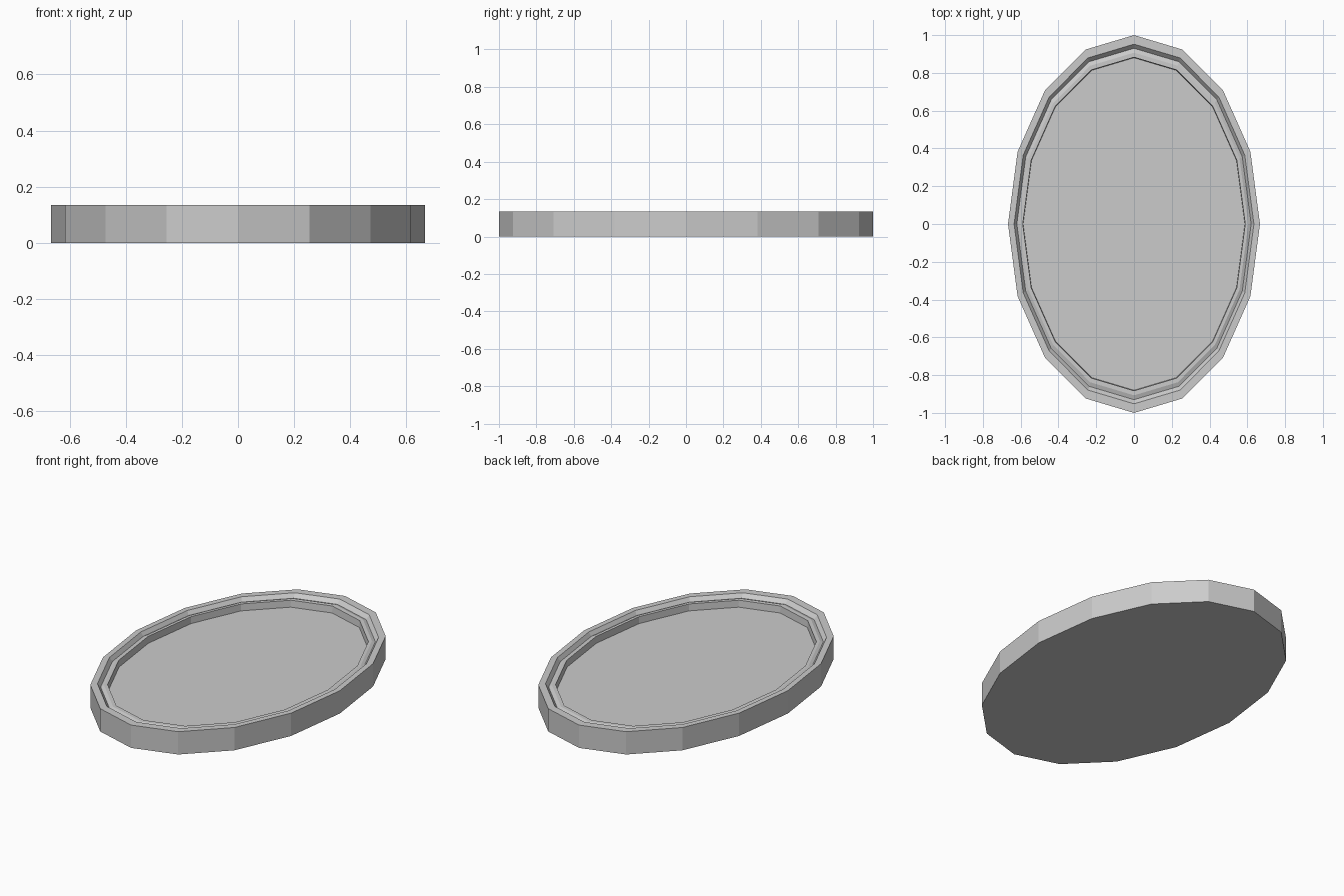
import bpy, bmesh
from math import sin, cos, pi

if "Cube" in bpy.data.objects:
    bpy.data.objects.remove(bpy.data.objects["Cube"])

SIDES = 16
RX, RY = 0.667, 1.0

# Cross-section (scale, z): base, outer wall, rim, groove, ledge, inner wall down to floor
PROFILE = [(1.0, 0.0), (1.0, 0.135), (0.952, 0.135), (0.93, 0.112),
           (0.907, 0.12), (0.883, 0.12), (0.88, 0.08)]


def lathe_oval(name, profile):
    bm = bmesh.new()
    rings = []
    for s, z in profile:
        rings.append([bm.verts.new((RX * s * cos(2 * pi * i / SIDES),
                                    RY * s * sin(2 * pi * i / SIDES), z))
                      for i in range(SIDES)])
    for a, b in zip(rings, rings[1:]):
        for i in range(SIDES):
            j = (i + 1) % SIDES
            bm.faces.new((a[i], a[j], b[j], b[i]))
    # Close the underside and the sunken floor
    bm.faces.new(rings[0][::-1])
    bm.faces.new(rings[-1])
    bmesh.ops.recalc_face_normals(bm, faces=bm.faces)
    mesh = bpy.data.meshes.new(name)
    bm.to_mesh(mesh)
    bm.free()
    obj = bpy.data.objects.new(name, mesh)
    bpy.context.collection.objects.link(obj)
    return obj


# Shallow oval tray with a raised grooved rim
lathe_oval("oval_base_tray", PROFILE)
